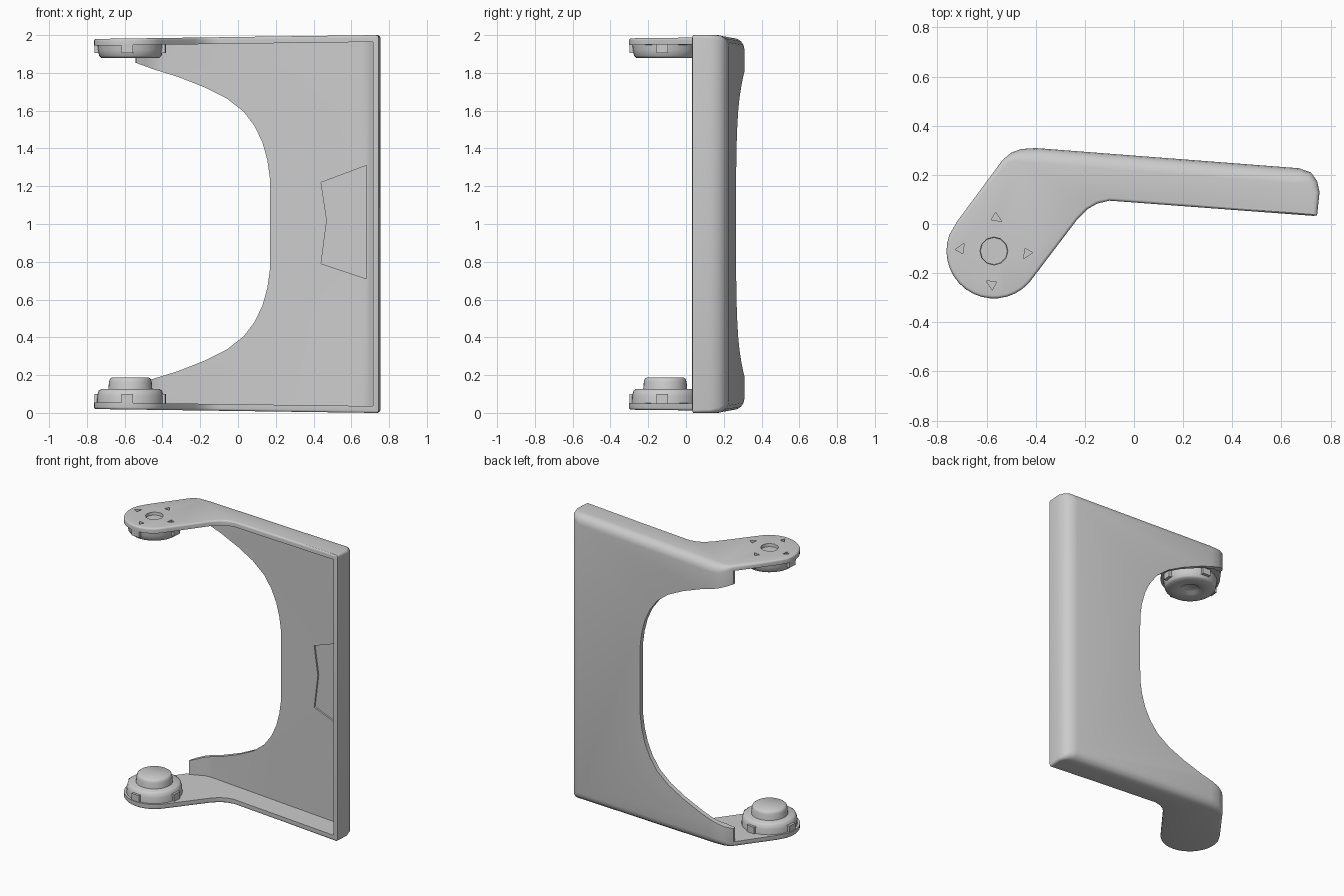
import bpy, bmesh, math
from mathutils import Vector

cube = bpy.data.objects.get("Cube")
if cube:
    bpy.data.objects.remove(cube)

grey = bpy.data.materials.new("plain grey")
grey.use_nodes = True
GREY = (0.6, 0.6, 0.6, 1)
grey.diffuse_color = GREY
grey.node_tree.nodes["Principled BSDF"].inputs["Base Color"].default_value = GREY

PIVOT = Vector((-0.57, -0.11))


def taper(x, z):
    """The frame gets slightly lower towards the arm ends."""
    return 1 + (z - 1) * (1 - 0.02 * (0.72 - x) / 1.45)


def loft(name, rings):
    """Solid through a stack of equal-length rings, capped at both ends."""
    bm = bmesh.new()
    loops = [[bm.verts.new(p) for p in ring] for ring in rings]
    n = len(loops[0])
    for a, b in zip(loops, loops[1:]):
        for i in range(n):
            j = (i + 1) % n
            bm.faces.new((a[i], a[j], b[j], b[i]))
    bm.faces.new(loops[0][::-1])
    bm.faces.new(loops[-1])
    bmesh.ops.recalc_face_normals(bm, faces=bm.faces)
    mesh = bpy.data.meshes.new(name)
    bm.to_mesh(mesh)
    bm.free()
    mesh.materials.append(grey)
    obj = bpy.data.objects.new(name, mesh)
    bpy.context.collection.objects.link(obj)
    return obj


def turned(name, profile, sides=32):
    """Round part about the pivot from (radius, z) pairs."""
    return loft(name, [[(PIVOT.x + r * math.cos(t), PIVOT.y + r * math.sin(t), z)
                        for t in (2 * math.pi * k / sides for k in range(sides))]
                       for r, z in profile])


def cut(target, cutter):
    mod = target.modifiers.new(cutter.name, 'BOOLEAN')
    mod.operation = 'DIFFERENCE'
    mod.solver = 'EXACT'
    mod.object = cutter
    cutter.hide_render = True
    bpy.context.view_layer.objects.active = target
    bpy.ops.object.modifier_apply(modifier=mod.name)
    bpy.data.objects.remove(cutter)


def finish(obj, angle=35):
    bpy.ops.object.select_all(action='DESELECT')
    obj.select_set(True)
    bpy.context.view_layer.objects.active = obj
    bpy.ops.object.shade_smooth_by_angle(angle=math.radians(angle))


# Plan outline, counter-clockwise: x, y, edge rounding
outline = [(-0.1, 0.095, 0.012), (0.73, 0.033, 0.012), (0.745, 0.035, 0.015),
           (0.755, 0.13, 0.02), (0.745, 0.175, 0.03), (0.72, 0.21, 0.045),
           (0.67, 0.227, 0.06), (-0.4, 0.309, 0.06), (-0.46, 0.305, 0.055),
           (-0.5, 0.29, 0.04), (-0.535, 0.26, 0.02), (-0.72, 0.01, 0.012)]
for k in range(17):
    t = math.radians(160 + k * 10.5)
    outline.append((PIVOT.x + 0.193 * math.cos(t), PIVOT.y + 0.193 * math.sin(t), 0.012))
outline += [(-0.23, 0.02, 0.012), (-0.19, 0.06, 0.012), (-0.15, 0.083, 0.012)]

# Rounded solid block that the frame is carved from
pts = [Vector(p[:2]) for p in outline]
normals = []
for i, p in enumerate(pts):
    d = pts[(i + 1) % len(pts)] - pts[i - 1]
    normals.append(Vector((d.y, -d.x)).normalized())
steps = [math.radians(a) for a in (90, 67, 45, 22, 0)]


def ring(angle, top):
    out = []
    for p, n, (_, _, r) in zip(pts, normals, outline):
        q = p - n * r * (1 - math.cos(angle))
        z = r * (1 - math.sin(angle))
        out.append((q.x, q.y, taper(q.x, 2 - z if top else z)))
    return out


frame = loft("frame", [ring(a, False) for a in steps] + [ring(a, True) for a in steps[::-1]])

# Hollow open to the front, leaving plates, back web and side flange
inner = [(-1.2, -1), (0.715, -1), (0.715, 0.15), (0.69, 0.18), (0.65, 0.197),
         (-0.4, 0.277), (-0.45, 0.272), (-0.49, 0.25), (-0.54, 0.23), (-0.58, 0.5), (-1.2, 0.5)]
cut(frame, loft("hollow_cutter", [[(x, y, taper(x, z)) for x, y in inner]
                                  for z in (0.036, 1.964)]))

# Curved opening through the web, mirrored about mid height
half = [(-0.56, 0.86), (-0.45, 0.82), (-0.32, 0.78), (-0.18, 0.725), (-0.06, 0.665),
        (0.03, 0.595), (0.09, 0.515), (0.13, 0.43), (0.155, 0.34), (0.168, 0.25), (0.17, 0.15)]
path = [(-1.2, 0.86)] + half
path += [(x, -z) for x, z in path[::-1]]
cut(frame, loft("opening_cutter", [[(x, y, 1 + z) for x, z in path] for y in (0.05, 0.6)]))

# Shallow pocket on the inside of the web
pocket = [(0.68, 1.31), (0.44, 1.22), (0.47, 1.02), (0.44, 0.79), (0.68, 0.71)]
cut(frame, loft("pocket_cutter", [[(x, y - 0.0766 * x, z) for x, z in pocket]
                                  for y in (0.1, 0.258)]))

# Round dimple in the upper arm, with four small sockets around it
cut(frame, turned("dimple_cutter", [(0.055, 1.962), (0.068, 2.1)], 12))
for k in range(4):
    t = math.radians(85 + 90 * k)
    c = PIVOT + Vector((math.cos(t), math.sin(t))) * 0.135
    corners = [(c.x + 0.024 * math.cos(t + a), c.y + 0.024 * math.sin(t + a))
               for a in (0.3, 2, 4.2)]
    cut(frame, loft("socket_cutter", [[(x, y, z) for x, y in corners] for z in (1.958, 2.1)]))
finish(frame)

# Pivot bosses on the inner faces of both arms, and the lower pin
upper_boss = turned("upper_boss", [(0.175, 1.95), (0.172, 1.92), (0.165, 1.89), (0.155, 1.88),
                                   (0.065, 1.88), (0.05, 1.893)])
lower_boss = turned("lower_boss", [(0.178, 0.045), (0.176, 0.09), (0.168, 0.117), (0.155, 0.126)])
lower_pin = turned("lower_pin", [(0.118, 0.11), (0.113, 0.165), (0.108, 0.18), (0.098, 0.187)])
for part in (upper_boss, lower_boss, lower_pin):
    finish(part, 50)

# Small locating tabs round the bosses
for z0, z1, label in ((1.905, 1.95, "upper_tab"), (0.05, 0.1, "lower_tab")):
    for k in range(4):
        t = math.radians(85 + 90 * k)
        u = Vector((math.cos(t), math.sin(t)))
        v = Vector((-u.y, u.x))
        base = [PIVOT + u * r + v * w for r, w in
                ((0.12, -0.03), (0.188, -0.03), (0.188, 0.03), (0.12, 0.03))]
        finish(loft(f"{label}_{k + 1}", [[(p.x, p.y, z) for p in base] for z in (z0, z1)]))
